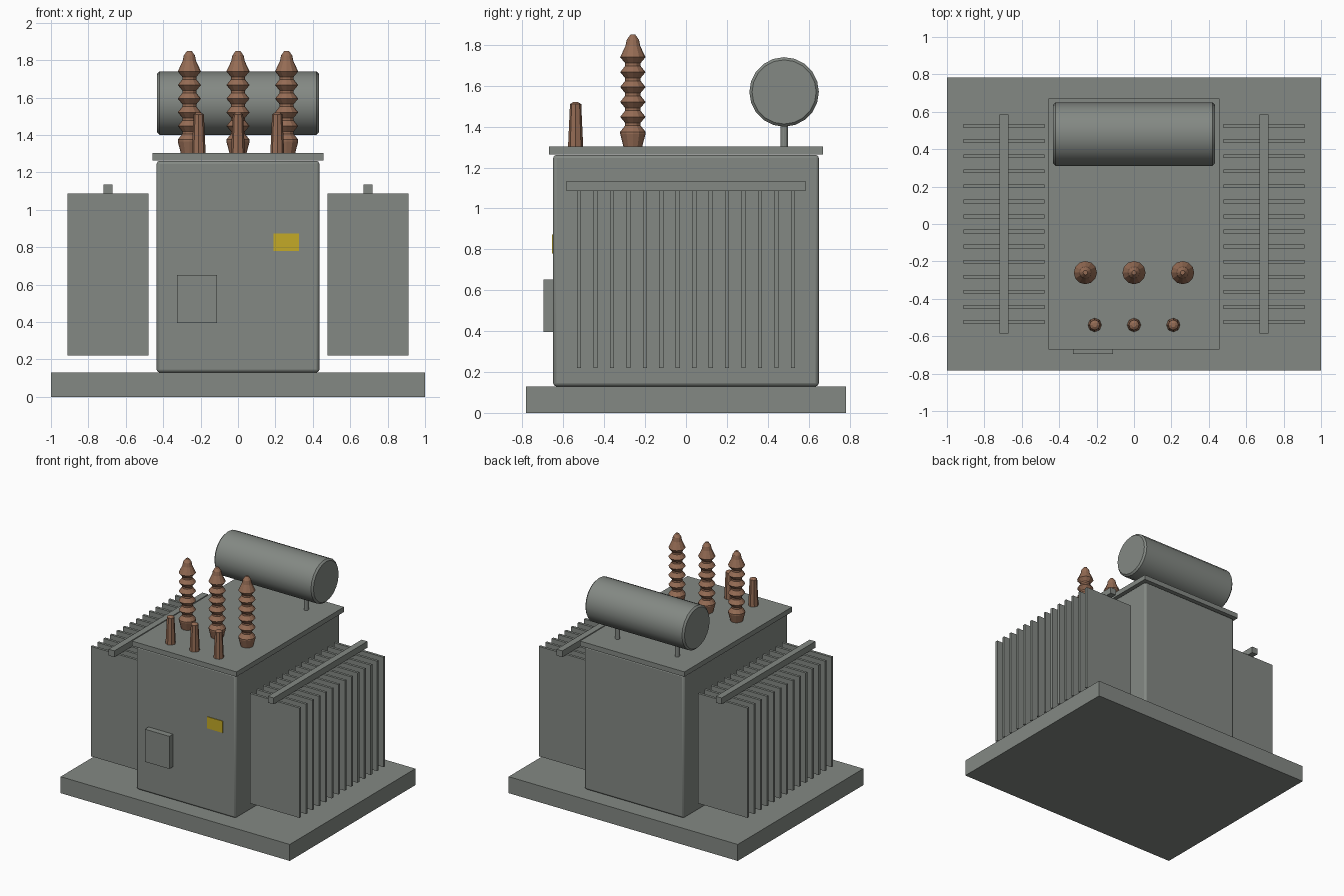
import bpy, bmesh, math
from mathutils import Matrix

cube = bpy.data.objects.get("Cube")
if cube:
    bpy.data.objects.remove(cube, do_unlink=True)


def material(name, rgb):
    m = bpy.data.materials.new(name)
    m.use_nodes = True
    m.diffuse_color = (*rgb, 1)
    m.node_tree.nodes["Principled BSDF"].inputs["Base Color"].default_value = (*rgb, 1)
    return m


GREY = material("grey paint", (0.23, 0.25, 0.23))
BROWN = material("brown porcelain", (0.30, 0.15, 0.09))
YELLOW = material("yellow plate", (0.55, 0.40, 0.02))


def finish(name, bm, mat):
    bmesh.ops.recalc_face_normals(bm, faces=bm.faces)
    mesh = bpy.data.meshes.new(name)
    bm.to_mesh(mesh)
    bm.free()
    mesh.materials.append(mat)
    ob = bpy.data.objects.new(name, mesh)
    bpy.context.collection.objects.link(ob)
    return ob


def soften(ob, width, segments):
    mod = ob.modifiers.new("Bevel", "BEVEL")
    mod.width = width
    mod.segments = segments
    mod.limit_method = 'ANGLE'
    mod.angle_limit = math.radians(40)


def smooth(ob):
    bpy.ops.object.select_all(action='DESELECT')
    ob.select_set(True)
    bpy.context.view_layer.objects.active = ob
    bpy.ops.object.shade_smooth_by_angle(angle=math.radians(32))


def box(name, x, y, z, mat=GREY):
    """Box from (low, high) ranges along each axis."""
    bm = bmesh.new()
    bmesh.ops.create_cube(bm, size=1)
    for v in bm.verts:
        for i, (lo, hi) in enumerate((x, y, z)):
            v.co[i] = lo if v.co[i] < 0 else hi
    return finish(name, bm, mat)


def cylinder(name, radius, length, sides, place, mat=GREY):
    bm = bmesh.new()
    bmesh.ops.create_cone(bm, cap_ends=True, segments=sides, radius1=radius,
                          radius2=radius, depth=length, matrix=place)
    return finish(name, bm, mat)


def lathe(name, profile, sides, x, y, mat):
    """Capped turned shape from (radius, height) points."""
    bm = bmesh.new()
    rings = []
    for r, z in profile:
        angles = [math.tau * i / sides for i in range(sides)]
        rings.append([bm.verts.new((x + r * math.cos(a), y + r * math.sin(a), z)) for a in angles])
    for low, high in zip(rings, rings[1:]):
        for i in range(sides):
            j = (i + 1) % sides
            bm.faces.new((low[i], low[j], high[j], high[i]))
    bm.faces.new(rings[0])
    bm.faces.new(rings[-1])
    return finish(name, bm, mat)


# Plinth, main tank and lid
LID = 1.303
box("base_slab", (-1, 1), (-0.783, 0.783), (0, 0.13))
tank = box("tank", (-0.435, 0.435), (-0.65, 0.65), (0.13, 1.262))
soften(tank, 0.016, 2)
smooth(tank)
box("tank_lid", (-0.456, 0.456), (-0.671, 0.671), (1.264, LID))

# Radiator fins with a header bar on each side
FINS = 14
for side, label in ((-1, "right"), (1, "left")):
    for i in range(FINS):
        y = -0.524 + i * 1.048 / (FINS - 1)
        box(f"{label}_radiator_fin_{i + 1}", sorted((side * 0.478, side * 0.911)),
            (y - 0.01, y + 0.01), (0.22, 1.087))
    box(f"{label}_radiator_header", sorted((side * 0.67, side * 0.72)),
        (-0.585, 0.585), (1.085, 1.135))

# Oil conservator drum on two posts
drum = cylinder("conservator_drum", 0.17, 0.865, 20,
                Matrix.Translation((0, 0.48, 1.57)) @ Matrix.Rotation(math.pi / 2, 4, 'Y'))
soften(drum, 0.013, 1)
smooth(drum)
for x, label in ((-0.26, "right"), (0.26, "left")):
    cylinder(f"{label}_drum_post", 0.018, 0.14, 12, Matrix.Translation((x, 0.48, LID + 0.06)))

# Tall ribbed bushings: flared foot, stacked sheds, pointed cap
tall = [(0.046, LID), (0.062, 1.365)]
for i in range(5):
    z = 1.375 + i * 0.073
    tall += [(0.062, z), (0.038, z + 0.03), (0.038, z + 0.044)]
tall += [(0.062, 1.74), (0.036, 1.795), (0.03, 1.825), (0.012, 1.85)]
# Short bushings: tapered stub with a small cap
short = [(0.037, LID), (0.028, 1.5), (0.028, 1.51), (0.012, 1.52)]
for i, label in enumerate(("right", "middle", "left")):
    lathe(f"{label}_tall_bushing", tall, 12, (i - 1) * 0.26, -0.26, BROWN)
    lathe(f"{label}_short_bushing", short, 8, (i - 1) * 0.21, -0.54, BROWN)

# Control cabinet and rating plate on the front
box("control_cabinet", (-0.326, -0.112), (-0.696, -0.645), (0.395, 0.652))
box("rating_plate", (0.19, 0.325), (-0.655, -0.648), (0.78, 0.872), YELLOW)
